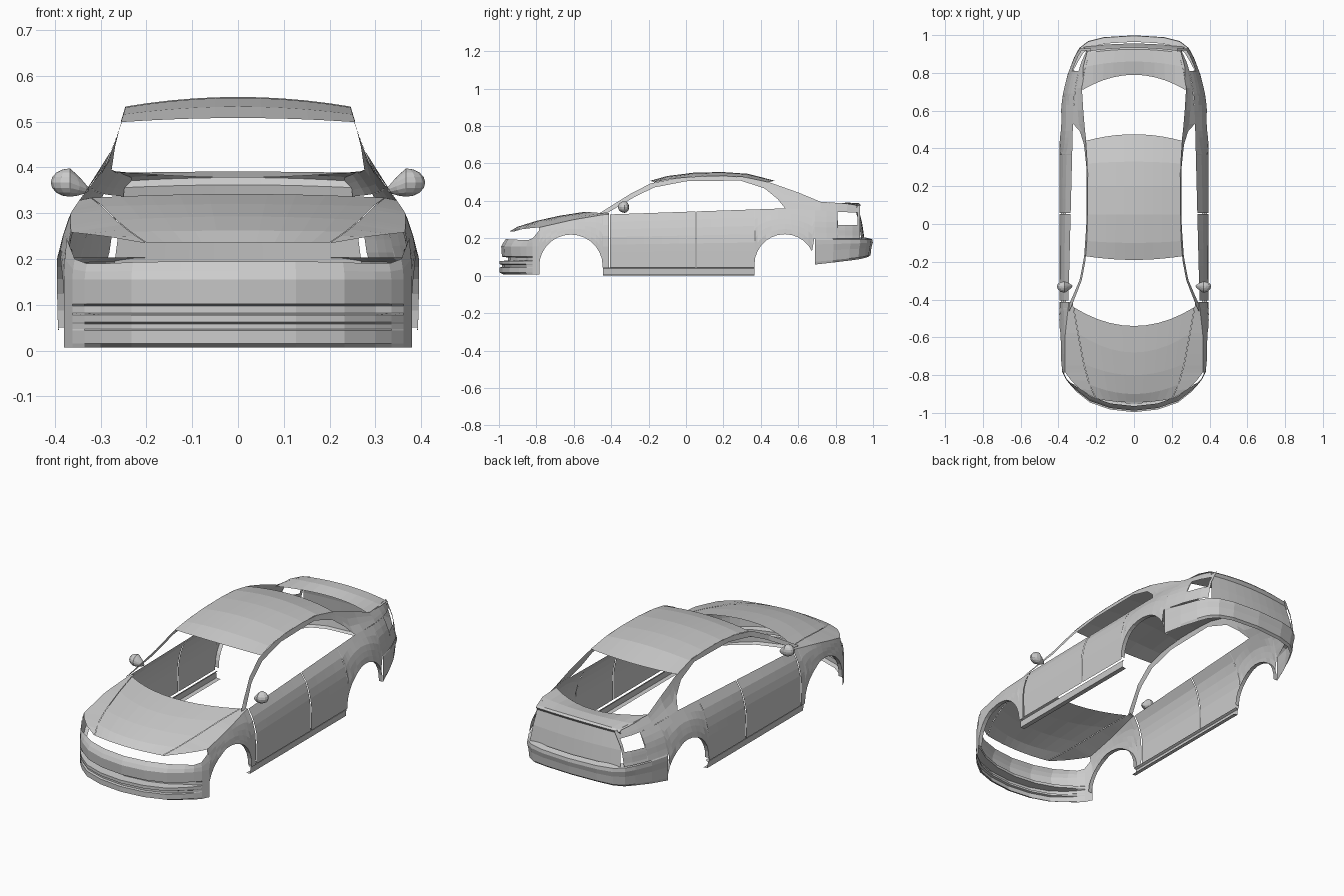
import bpy, bmesh, math
from mathutils import Vector

if "Cube" in bpy.data.objects:
    bpy.data.objects.remove(bpy.data.objects["Cube"])


def lerp(table, v):
    """Piecewise linear lookup in a list of (key, value)."""
    if v <= table[0][0]:
        return table[0][1]
    for (a, p), (b, q) in zip(table, table[1:]):
        if v <= b:
            return p + (q - p) * (v - a) / (b - a)
    return table[-1][1]


def spread(a, b, n):
    return [a + (b - a) * i / n for i in range(n + 1)]


def sheet(name, rows):
    """Skin a grid of points, face it outward and mirror it across x."""
    bm = bmesh.new()
    grid = [[bm.verts.new(p) for p in r] for r in rows]
    for r, s in zip(grid, grid[1:]):
        for i in range(len(r) - 1):
            bm.faces.new((r[i], r[i + 1], s[i + 1], s[i]))
    bmesh.ops.remove_doubles(bm, verts=bm.verts, dist=0.0004)
    bm.normal_update()
    mid = Vector((0, 0, 0.15))
    if sum(f.normal.dot(f.calc_center_median() - mid) * f.calc_area() for f in bm.faces) < 0:
        bmesh.ops.reverse_faces(bm, faces=bm.faces)
    return finish(name, bm)


def finish(name, bm):
    me = bpy.data.meshes.new(name)
    bm.to_mesh(me)
    bm.free()
    ob = bpy.data.objects.new(name, me)
    bpy.context.collection.objects.link(ob)
    m = ob.modifiers.new("Mirror", 'MIRROR')
    m.merge_threshold = 0.001
    return ob


# Body side: cross-section (z, x) scaled by a plan taper (y, factor)
SECTION = [(0, .385), (.04, .393), (.12, .395), (.2, .396), (.215, .39), (.25, .383), (.3, .366),
           (.335, .342), (.36, .325), (.40, .292), (.45, .272), (.495, .256), (.54, .243)]
TAPER = [(-.8, .955), (-.7, .98), (-.6, 1), (-.4, 1), (.5, .995), (.6, .98), (.69, .95),
         (.79, .89), (.88, .80), (.93, .72)]


def skin(y, z):
    return lerp(SECTION, z) * lerp(TAPER, y)


def panel(name, ys, low, high, n):
    return sheet(name, [[(skin(y, z), y, z) for z in spread(low(y), high(y), n)] for y in ys])


def belt(y):
    return lerp([(-.43, .327), (.53, .36)], y)


FRONT, REAR = (-.615, .05, .17), (.528, .06, .162)


def arch_ys(a, n=14):
    return [a[0] - a[1 + 1] * math.cos(math.pi * i / n) for i in range(n + 1)]


def arch_z(a, y):
    return a[1] + math.sqrt(max(0, a[2] ** 2 - (y - a[0]) ** 2))


# Wheel arch return lips
for label, a in (("front", FRONT), ("rear", REAR)):
    sheet(label + "_arch_lip", [[(skin(y, arch_z(a, y)) - d, y, arch_z(a, y)) for d in (0, .022)]
                                for y in arch_ys(a)])

# Bonnet: centre line (y, z) blended to its edge (x, y, z)
CENTRE = [(-.945, .236), (-.90, .262), (-.80, .293), (-.68, .32), (-.54, .342)]
EDGE = [(.20, -.925, .236), (.235, -.85, .260), (.265, -.74, .285), (.295, -.58, .315), (.32, -.44, .334)]


def crowned(name, centre, edge, n=5):
    rows = []
    for (cy, cz), (ex, ey, ez) in zip(centre, edge):
        rows.append([(ex * u, cy + (ey - cy) * u * u, cz + (ez - cz) * u * u) for u in spread(0, 1, n)])
    return sheet(name, rows)


crowned("bonnet", CENTRE, EDGE)
edge_x = [(y, x) for x, y, z in EDGE]
edge_z = [(y, z) for x, y, z in EDGE]


def hood_edge(y):
    return (lerp(edge_x, y) + .002, y, lerp(edge_z, y))


# Front wing with its shelf beside the bonnet, and the brow above the lamp opening
rows = []
for y in arch_ys(FRONT) + [-.43, -.412]:
    shoulder = lerp([(-.785, .258), (-.6, .30), (-.43, .328)], y)
    low = arch_z(FRONT, y) if y < -.446 else .042
    rows.append([hood_edge(y)] + [(skin(y, z), y, z) for z in spread(shoulder, low, 5)])
sheet("front_wing", rows)
BROW = [(.205, -.925, .235), (.285, -.875, .249), (.335, -.825, .255), (skin(-.785, .258), -.785, .258)]
sheet("lamp_brow", [[hood_edge(y), p] for y, p in zip((-.925, -.88, -.83, -.785), BROW)])

# Front bumper: plan stations (x, y, recess weight, top z) and profile (height, recess)
PLAN = [(0, -.996, 1, .195), (.127, -.982, 1, .195), (.233, -.945, 1, .193), (.30, -.892, .8, .19),
        (.335, -.855, .3, .19), (.362, -.82, 0, .20), (.380, -.782, 0, .245)]
PROFILE = [(.007, .02), (.016, 0), (.044, 0), (.047, .012), (.058, .012), (.062, 0), (.078, 0),
           (.082, .045), (.097, .045), (.102, .012), (.155, .008)]
rows = []
for x, y, w, top in PLAN:
    r = [(x, y + d * w, z) for z, d in PROFILE]
    r += [(x * .995, y + .018 * w, .5 * (.155 + top)), (x * .985, y + .032 * w, top)]
    rows.append(r)
sheet("front_bumper", rows)

# Doors and sill
panel("front_door", spread(-.406, .052, 5), lambda y: .045, belt, 7)
panel("rear_door", spread(.057, .366, 4), lambda y: .045, belt, 7)
sheet("sill", [[(x, y, z) for x, z in ((.36, .002), (.383, .004), (.386, .038), (.372, .044))]
               for y in (-.444, -.2, .1, .366)])

# Rear quarter: lower part stops beneath the tail lamp opening
QUARTER_TOP = [(.37, belt(.37)), (.53, .36), (.81, .342), (.812, .27), (.93, .272)]


def quarter_low(y):
    if y < .685:
        return arch_z(REAR, y)
    return .2


panel("rear_quarter", arch_ys(REAR) + [.692, .75, .81, .812, .85, .89, .93],
      quarter_low, lambda y: lerp(QUARTER_TOP, y), 5)

# Windscreen pillar, roof rail, rear pillar and upper quarter as one long strip
RAIL_TOP = [(-.46, .336), (-.3, .436), (-.19, .493), (-.05, .522), (.1, .533), (.3, .53),
            (.45, .498), (.6, .445), (.72, .395), (.86, .386), (.93, .374)]
RAIL_LOW = [(-.46, .332), (-.42, .336), (-.27, .424), (-.17, .472), (0, .505), (.29, .509),
            (.42, .467), (.49, .41), (.53, .36), (.81, .342), (.93, .336)]
ys = sorted({y for y, z in RAIL_TOP + RAIL_LOW})
panel("roof_rail_and_pillars", ys, lambda y: lerp(RAIL_LOW, y), lambda y: lerp(RAIL_TOP, y), 3)
# Tail lamp inner post
panel("lamp_corner_post", [.918, .93], lambda y: .27, lambda y: .337, 2)

# Roof
crowned("roof",
        [(-.19, .508), (-.1, .533), (.05, .552), (.2, .554), (.33, .545), (.475, .508)],
        [(.256, -.17, .499), (.25, -.09, .516), (.246, .05, .531), (.246, .2, .533),
         (.248, .32, .526), (.256, .44, .5)])

# Boot lid: deck, lip and rear face
crowned("boot_lid",
        [(.79, .378), (.86, .391), (.925, .388), (.935, .378), (.922, .362), (.942, .28), (.955, .19)],
        [(.272, .71, .392), (.27, .83, .388), (.25, .905, .378), (.25, .915, .37), (.248, .905, .356),
         (.258, .925, .28), (.27, .938, .19)])

# Rear bumper: plan stations (x, y, bottom z) and profile (fraction, inset)
TAIL = [(0, .999, .10), (.16, .989, .098), (.243, .968, .092), (.29, .932, .086), (.318, .88, .08),
        (.352, .79, .07), (.376, .69, .06)]
rows = []
for x, y, b in TAIL:
    r = []
    for t, s in ((0, .95), (.1, .975), (.5, .985), (.75, 1), (.92, .995), (1.0, .93)):
        w = min(1, (y - .69) / .2)
        k = 1 - (1 - s) * w
        r.append((x * k, .69 + (y - .69) * (1 - (1 - s) * 1.6), b + (.203 - b) * t))
    rows.append(r)
sheet("rear_bumper", rows)

# Door mirrors: rounded shell tapering down to the door
bm = bmesh.new()
bmesh.ops.create_uvsphere(bm, u_segments=12, v_segments=8, radius=1)
for v in bm.verts:
    x, y, z = v.co
    k = 1 - .55 * max(0, -x)
    v.co = (.367 + .042 * x, -.328 + (.036 if y < 0 else .024) * y * k,
            .367 + .031 * z * k - .016 * max(0, -x))
finish("door_mirror", bm)
